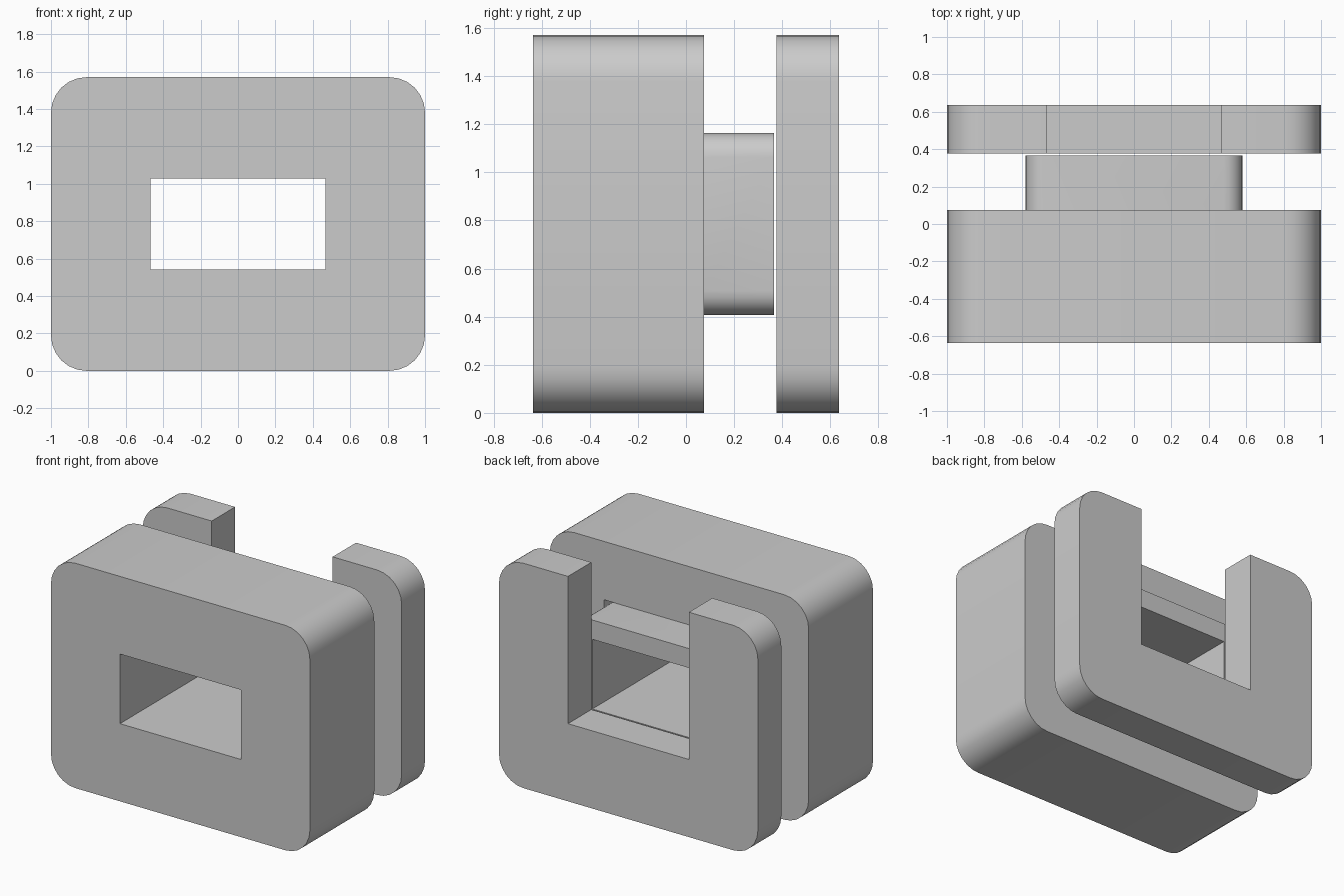
import bpy, bmesh, math

cube = bpy.data.objects.get("Cube")
if cube:
    bpy.data.objects.remove(cube, do_unlink=True)

grey = bpy.data.materials.new("plain grey")
grey.use_nodes = True
grey.diffuse_color = (0.6, 0.6, 0.6, 1)
grey.node_tree.nodes["Principled BSDF"].inputs["Base Color"].default_value = (0.6, 0.6, 0.6, 1)

HEIGHT, MID = 1.57, 0.785
HOLE_X, HOLE_Z = 0.467, 0.243
NECK_X, NECK_Z = 0.58, 0.378
BLOCK_BACK, POCKET = 0.075, 0.2
RADIUS = 0.19


def rounded(hx, hz, r, steps=6):
    """Rounded rectangle outline in x and z, starting at the top right corner."""
    pts = []
    for i, (sx, sz) in enumerate([(1, 1), (-1, 1), (-1, -1), (1, -1)]):
        for k in range(steps + 1):
            a = math.pi / 2 * (i + k / steps)
            pts.append((sx * (hx - r) + r * math.cos(a),
                        MID + sz * (hz - r) + r * math.sin(a)))
    return pts


def rect(hx, hz):
    return [(hx, MID + hz), (-hx, MID + hz), (-hx, MID - hz), (hx, MID - hz)]


def prism(name, outline, y0, y1):
    """Extrude an x-z outline along y."""
    bm = bmesh.new()
    face = bm.faces.new([bm.verts.new((x, y0, z)) for x, z in outline])
    out = bmesh.ops.extrude_face_region(bm, geom=[face])["geom"]
    verts = [g for g in out if isinstance(g, bmesh.types.BMVert)]
    bmesh.ops.translate(bm, verts=verts, vec=(0, y1 - y0, 0))
    bmesh.ops.recalc_face_normals(bm, faces=bm.faces)
    mesh = bpy.data.meshes.new(name)
    bm.to_mesh(mesh)
    bm.free()
    mesh.materials.append(grey)
    obj = bpy.data.objects.new(name, mesh)
    bpy.context.collection.objects.link(obj)
    return obj


def select(obj):
    bpy.ops.object.select_all(action='DESELECT')
    obj.select_set(True)
    bpy.context.view_layer.objects.active = obj


def combine(target, tool, operation):
    tool.hide_render = True
    select(target)
    mod = target.modifiers.new(operation.lower(), 'BOOLEAN')
    mod.operation, mod.solver, mod.object = operation, 'EXACT', tool
    bpy.ops.object.modifier_apply(modifier=mod.name)
    bpy.data.objects.remove(tool, do_unlink=True)


# Front block with a square-cornered pocket that holds the rounded neck
block = prism("front_block_with_neck", rounded(1, MID, RADIUS), -0.635, BLOCK_BACK)
combine(block, prism("pocket_cutter", rect(NECK_X, NECK_Z),
                     BLOCK_BACK - POCKET, BLOCK_BACK + 0.1), 'DIFFERENCE')
combine(block, prism("neck", rounded(NECK_X, NECK_Z, 0.1),
                     BLOCK_BACK - POCKET - 0.05, 0.366), 'UNION')

# Rectangular passage through block and neck
combine(block, prism("passage_cutter", rect(HOLE_X, HOLE_Z), -1, 1), 'DIFFERENCE')

# Separate back plate, slotted open to the top
outline = rounded(1, MID, RADIUS)
half = len(outline) // 4
slot = [(HOLE_X, HEIGHT), (HOLE_X, MID - HOLE_Z), (-HOLE_X, MID - HOLE_Z), (-HOLE_X, HEIGHT)]
plate = prism("back_plate", outline[:half] + slot + outline[half:], 0.377, 0.635)

for obj in (block, plate):
    select(obj)
    bpy.ops.object.shade_smooth_by_angle(angle=math.radians(30))
